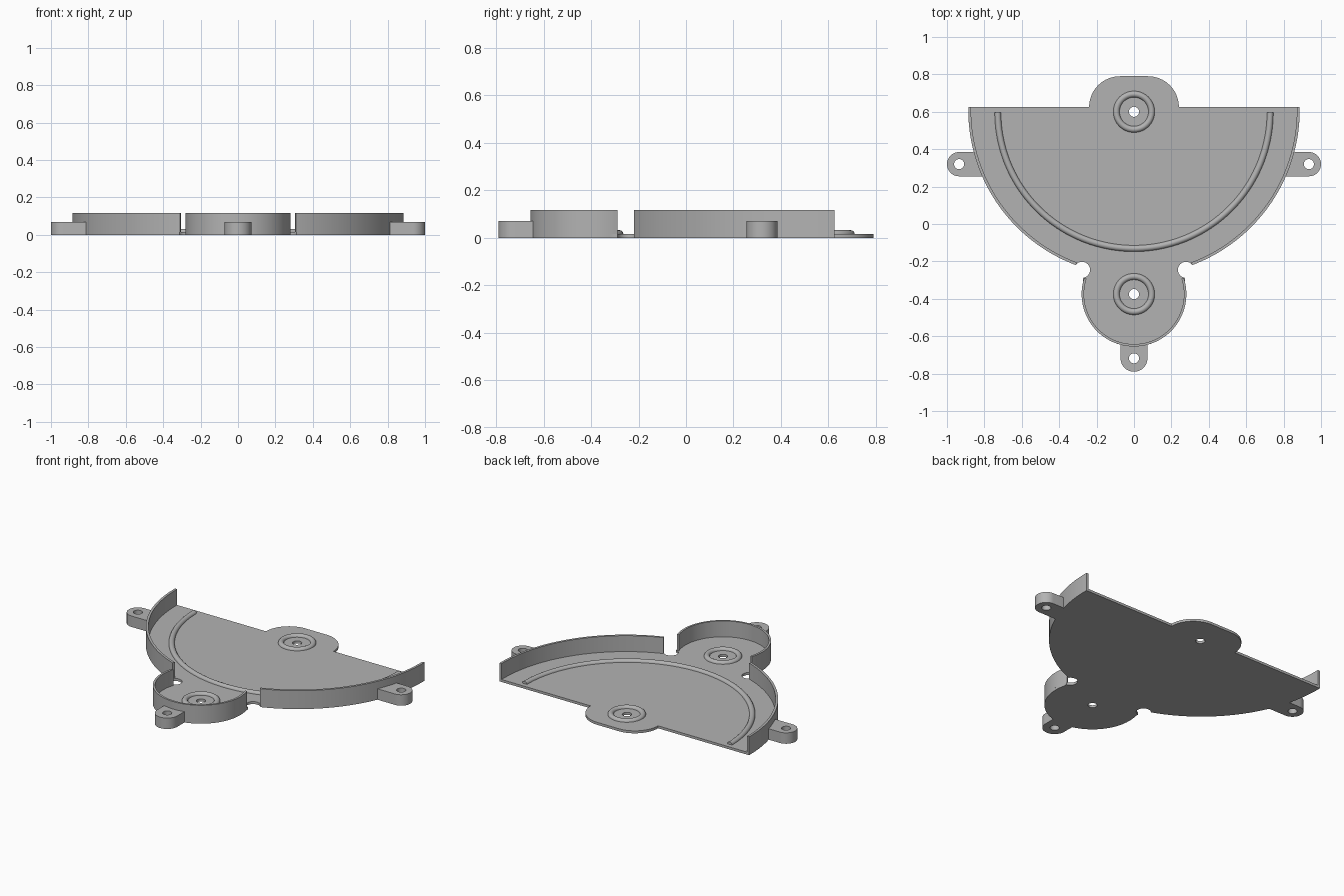
import bpy, bmesh, math
from mathutils import Vector

cube = bpy.data.objects.get("Cube")
if cube:
    bpy.data.objects.remove(cube, do_unlink=True)

# Main dimensions
FLOOR, WALL, TAB = 0.016, 0.118, 0.07
BIG_Y, BIG_R = 0.61, 0.886
SMALL_Y, SMALL_R = -0.375, 0.28
BACK_Y = 0.626
HOLE_R = 0.027

grey = bpy.data.materials.new("plain grey")
grey.use_nodes = True
grey.diffuse_color = (0.45, 0.45, 0.45, 1)
grey.node_tree.nodes["Principled BSDF"].inputs["Base Color"].default_value = (0.45, 0.45, 0.45, 1)


def arc(cx, cy, r, a0, a1, n=64):
    steps = [math.radians(a0 + (a1 - a0) * i / n) for i in range(n + 1)]
    return [(cx + r * math.cos(a), cy + r * math.sin(a)) for a in steps]


def circle(cx, cy, r, n=48):
    return arc(cx, cy, r, 0, 360, n)[:-1]


def finish(name, bm):
    bmesh.ops.recalc_face_normals(bm, faces=bm.faces)
    mesh = bpy.data.meshes.new(name)
    bm.to_mesh(mesh)
    bm.free()
    mesh.materials.append(grey)
    ob = bpy.data.objects.new(name, mesh)
    bpy.context.collection.objects.link(ob)
    return ob


def prism(name, outline, z0, z1):
    bm = bmesh.new()
    face = bm.faces.new([bm.verts.new((x, y, z0)) for x, y in outline])
    ext = bmesh.ops.extrude_face_region(bm, geom=[face])
    verts = [v for v in ext["geom"] if isinstance(v, bmesh.types.BMVert)]
    bmesh.ops.translate(bm, verts=verts, vec=(0, 0, z1 - z0))
    return finish(name, bm)


def combine(ob, other, operation):
    mod = ob.modifiers.new("combine", "BOOLEAN")
    mod.operation, mod.solver, mod.object = operation, "EXACT", other
    bpy.context.view_layer.objects.active = ob
    bpy.ops.object.modifier_apply(modifier=mod.name)
    bpy.data.objects.remove(other, do_unlink=True)


def drill(ob, x, y, r):
    combine(ob, prism("cutter", circle(x, y, r), -0.1, 0.3), "DIFFERENCE")


def band(name, cy, r, thick, a0, a1, n=64):
    outline = arc(0, cy, r, a0, a1, n) + arc(0, cy, r - thick, a1, a0, n)
    return prism(name, outline, FLOOR, WALL)


def bead(name, cy, r, minor, a0, a1, n=96, sides=10):
    # half-round ridge swept around an arc, sunk a little into the floor
    bm = bmesh.new()
    closed = a1 - a0 == 360
    rings = []
    for i in range(n if closed else n + 1):
        a = math.radians(a0 + (a1 - a0) * i / n)
        ring = []
        for k in range(sides + 1):
            t = math.pi * k / sides
            d = r + minor * math.cos(t)
            ring.append(bm.verts.new((d * math.cos(a), cy + d * math.sin(a),
                                      FLOOR - 0.001 + minor * math.sin(t))))
        rings.append(ring)
    pairs = list(zip(rings, rings[1:])) + ([(rings[-1], rings[0])] if closed else [])
    for p, q in pairs:
        for k in range(sides + 1):
            j = (k + 1) % (sides + 1)
            bm.faces.new((p[k], p[j], q[j], q[k]))
    if not closed:
        bm.faces.new(rings[0])
        bm.faces.new(rings[-1])
    return finish(name, bm)


# Floor: half disc, round front pan, neck and back lobe
rise = math.degrees(math.asin((BACK_Y - BIG_Y) / BIG_R))
floor = prism("floor", arc(0, BIG_Y, BIG_R, rise, -180 - rise, 140), 0, FLOOR)
lobe = arc(0.075, 0.625, 0.165, 0, 90, 16) + arc(-0.075, 0.625, 0.165, 90, 180, 16)
lobe += [(-0.24, 0.5), (0.24, 0.5)]
neck = [(-0.272, -0.31), (0.272, -0.31), (0.272, -0.18), (-0.272, -0.18)]
for part in (circle(0, SMALL_Y, SMALL_R, 96), neck, lobe):
    combine(floor, prism("piece", part, 0, FLOOR), "UNION")
for side in (-1, 1):
    drill(floor, side * 0.278, -0.245, 0.043)
for y in (0.6, SMALL_Y):
    drill(floor, 0, y, HOLE_R)

# Upright rims, left open at the neck and the back
gap = math.degrees(math.acos(0.31 / BIG_R))
walls = [band("left_rim", BIG_Y, BIG_R, 0.015, -gap, rise),
         band("right_rim", BIG_Y, BIG_R, 0.015, -180 - rise, -180 + gap),
         band("front_rim", SMALL_Y, SMALL_R, 0.013, -198, 18, 96)]

# Raised beads on the floor
beads = [bead("curved_bead", 0.597, 0.728, 0.017, -180, 0),
         bead("back_boss_ring", 0.6, 0.094, 0.017, 0, 360, 64),
         bead("front_boss_ring", SMALL_Y, 0.094, 0.017, 0, 360, 64)]


# Screw tabs, trimmed to the rims
def tab(name, center, direction, r, reach, body_y, body_r):
    c, d = Vector(center), Vector(direction)
    ang = math.degrees(math.atan2(d.y, d.x))
    outline = arc(c.x, c.y, r, ang - 90, ang + 90, 24)
    side = Vector((-d.y, d.x)) * r
    outline += [tuple(c + side - d * reach), tuple(c - side - d * reach)]
    ob = prism(name, outline, 0, TAB)
    trim = prism("cutter", circle(0, body_y, body_r - 0.006, 160), -0.1, 0.3)
    combine(ob, trim, "DIFFERENCE")
    drill(ob, c.x, c.y, HOLE_R)
    return ob


tabs = [tab("left_tab", (0.935, 0.32), (1, 0), 0.065, 0.15, BIG_Y, BIG_R),
        tab("right_tab", (-0.935, 0.32), (-1, 0), 0.065, 0.15, BIG_Y, BIG_R),
        tab("front_tab", (0, -0.718), (0, -1), 0.072, 0.1, SMALL_Y, SMALL_R)]

# Smooth curved sides, keep crisp edges
bpy.ops.object.select_all(action="DESELECT")
for ob in [floor] + walls + beads + tabs:
    ob.select_set(True)
bpy.context.view_layer.objects.active = floor
bpy.ops.object.shade_smooth_by_angle(angle=math.radians(35))
